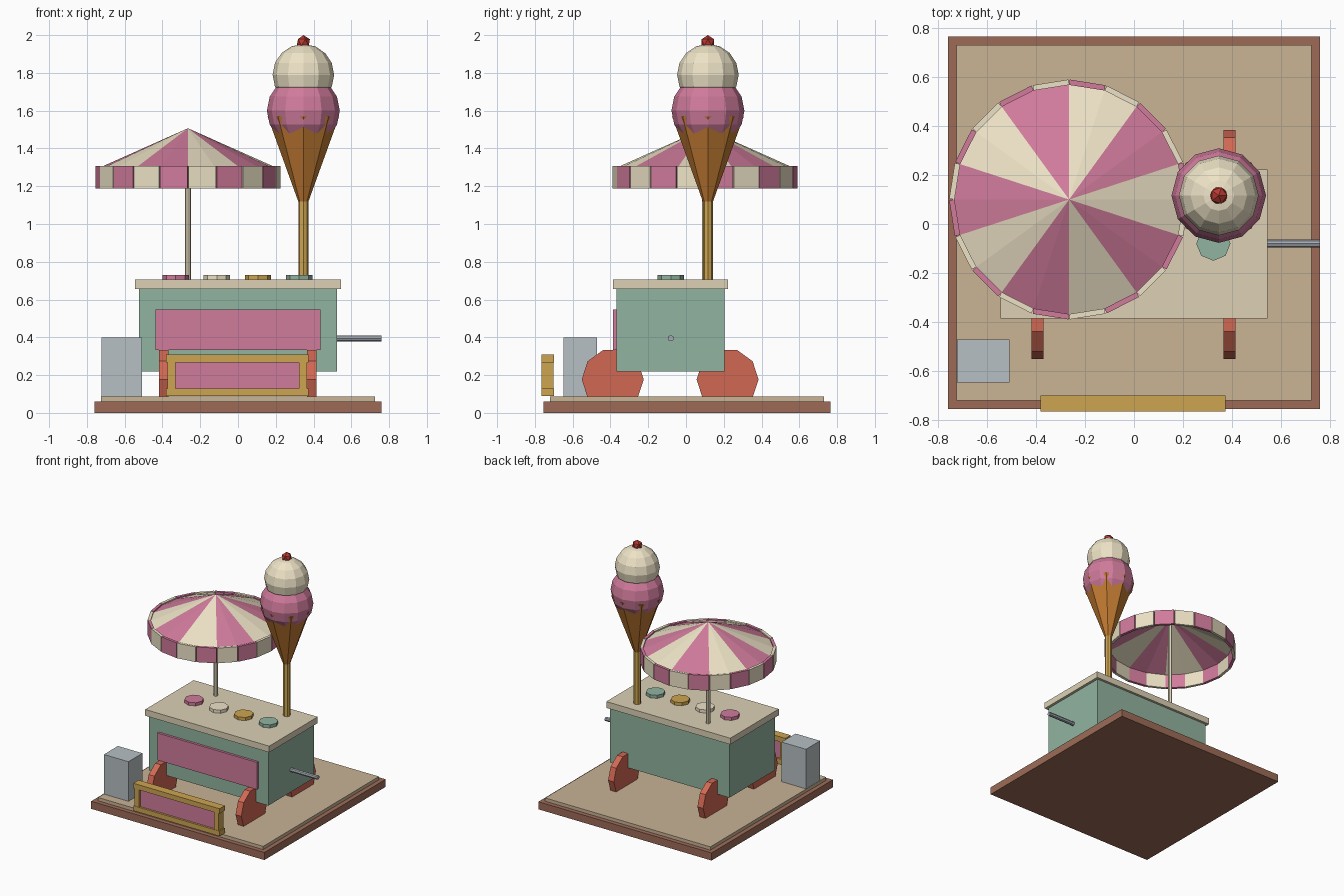
import bpy, bmesh, math
from mathutils import Matrix, Vector

if "Cube" in bpy.data.objects:
    bpy.data.objects.remove(bpy.data.objects["Cube"])


def mat(name, hexa):
    m = bpy.data.materials.new(name)
    m.diffuse_color = [(int(hexa[i:i + 2], 16) / 255) ** 2.2 for i in (0, 2, 4)] + [1]
    m.use_nodes = True
    m.node_tree.nodes["Principled BSDF"].inputs["Base Color"].default_value = m.diffuse_color
    return m


BROWN, TAN, MINT = mat("brown", "9C6B58"), mat("tan", "C8B294"), mat("mint", "90B29E")
CREAM, COUNTER, PINK = mat("cream", "EDE2C5"), mat("counter", "DCD0B4"), mat("pink", "CF7A9A")
CORAL, GREY, GOLD = mat("coral", "D06854"), mat("grey", "B6BFC2"), mat("gold", "CCA352")
WAFER, RED, STEEL = mat("wafer", "C07A35"), mat("red", "B63C34"), mat("steel", "A4AAB2")


def finish(name, bm, *mats):
    me = bpy.data.meshes.new(name)
    bm.to_mesh(me)
    bm.free()
    for m in mats:
        me.materials.append(m)
    ob = bpy.data.objects.new(name, me)
    bpy.context.collection.objects.link(ob)
    return ob


def box(name, x, y, z, m):
    """Box from (min, max) ranges."""
    bm = bmesh.new()
    c = Vector([(a + b) / 2 for a, b in (x, y, z)])
    s = [b - a for a, b in (x, y, z)]
    bmesh.ops.create_cube(bm, size=1, matrix=Matrix.Translation(c) @ Matrix.Diagonal((*s, 1)))
    return finish(name, bm, m)


def tube(name, c, r1, r2, h, n, m, axis="Z"):
    """Cylinder or cone centred on c; r1 is the low end."""
    bm = bmesh.new()
    rot = Matrix.Rotation(math.pi / 2, 4, "Y") if axis == "X" else Matrix()
    bmesh.ops.create_cone(bm, cap_ends=True, segments=n, radius1=r1, radius2=r2, depth=h,
                          matrix=Matrix.Translation(c) @ rot)
    return finish(name, bm, m)


def ball(name, c, r, m):
    bm = bmesh.new()
    bmesh.ops.create_uvsphere(bm, u_segments=12, v_segments=8, radius=r,
                              matrix=Matrix.Translation(c))
    return finish(name, bm, m)


# Base
box("base", (-.76, .76), (-.755, .765), (0, .06), BROWN)
box("floor", (-.725, .725), (-.72, .73), (.06, .086), TAN)

# Cart
box("cart_body", (-.523, .523), (-.367, .203), (.22, .655), MINT)
box("counter_top", (-.544, .544), (-.386, .222), (.655, .705), COUNTER)
box("front_panel", (-.438, .436), (-.386, -.36), (.332, .547), PINK)
tube("push_handle", (.61, -.08, .395), .016, .016, .3, 8, STEEL, "X")
for x, sx in ((-.394, "left"), (.39, "right")):
    for y, sy in ((-.388, "front"), (.22, "back")):
        tube(f"wheel_{sy}_{sx}", (x, y, .177), .164, .164, .05, 10, CORAL, "X")

# Flavour tubs on the counter
for i, m in enumerate((PINK, CREAM, GOLD, MINT)):
    tube(f"flavour_tub_{i + 1}", (-.33 + i * .218, -.08, .712), .07, .07, .036, 8, m)

# Side box and sign
box("cooler_box", (-.723, -.508), (-.648, -.472), (.086, .4), GREY)
for z, n in ((.09, "bottom"), (.268, "top")):
    box(f"sign_{n}_bar", (-.382, .374), (-.766, -.7), (z, z + .04), GOLD)
for x, n in ((-.372, "left"), (.324, "right")):
    box(f"sign_{n}_post", (x, x + .04), (-.764, -.702), (.13, .268), GOLD)
box("sign_panel", (-.34, .33), (-.75, -.716), (.125, .272), PINK)

# Parasol: pole, striped canopy, hanging flaps
ux, uy = -.265, .1
tube("parasol_pole", (ux, uy, 1.09), .016, .016, .8, 8, CREAM)
bm = bmesh.new()
tip = bm.verts.new((ux, uy, 1.507))
ring = []
for i in range(20):
    a = math.radians(90 + 18 * i)
    ring.append(bm.verts.new((ux + .475 * math.cos(a), uy + .475 * math.sin(a), 1.295)))
for i in range(20):
    f = bm.faces.new((tip, ring[i], ring[(i + 1) % 20]))
    f.material_index = (i // 2) % 2
finish("parasol_canopy", bm, PINK, CREAM)
bm = bmesh.new()
for i in range(20):
    a = math.radians(99 + 18 * i)
    mx = (Matrix.Translation((ux, uy, 1.248)) @ Matrix.Rotation(a, 4, "Z")
          @ Matrix.Translation((.473, 0, 0)) @ Matrix.Diagonal((.022, .147, .12, 1)))
    geo = bmesh.ops.create_cube(bm, size=1, matrix=mx)
    for f in {f for v in geo["verts"] for f in v.link_faces}:
        f.material_index = i % 2
finish("parasol_flaps", bm, CREAM, PINK)

# Giant ice cream on a post
cx, cy = .346, .116
tube("ice_cream_post", (cx, cy, .91), .027, .027, .44, 8, GOLD)
tube("wafer_cone", (cx, cy, 1.335), .02, .19, .47, 8, WAFER)
ball("lower_scoop", (cx, cy, 1.6), .193, PINK)
ball("upper_scoop", (cx, cy, 1.79), .163, CREAM)
bm = bmesh.new()
bmesh.ops.create_icosphere(bm, subdivisions=1, radius=.039,
                           matrix=Matrix.Translation((cx, cy, 1.961)))
finish("cherry", bm, RED)
